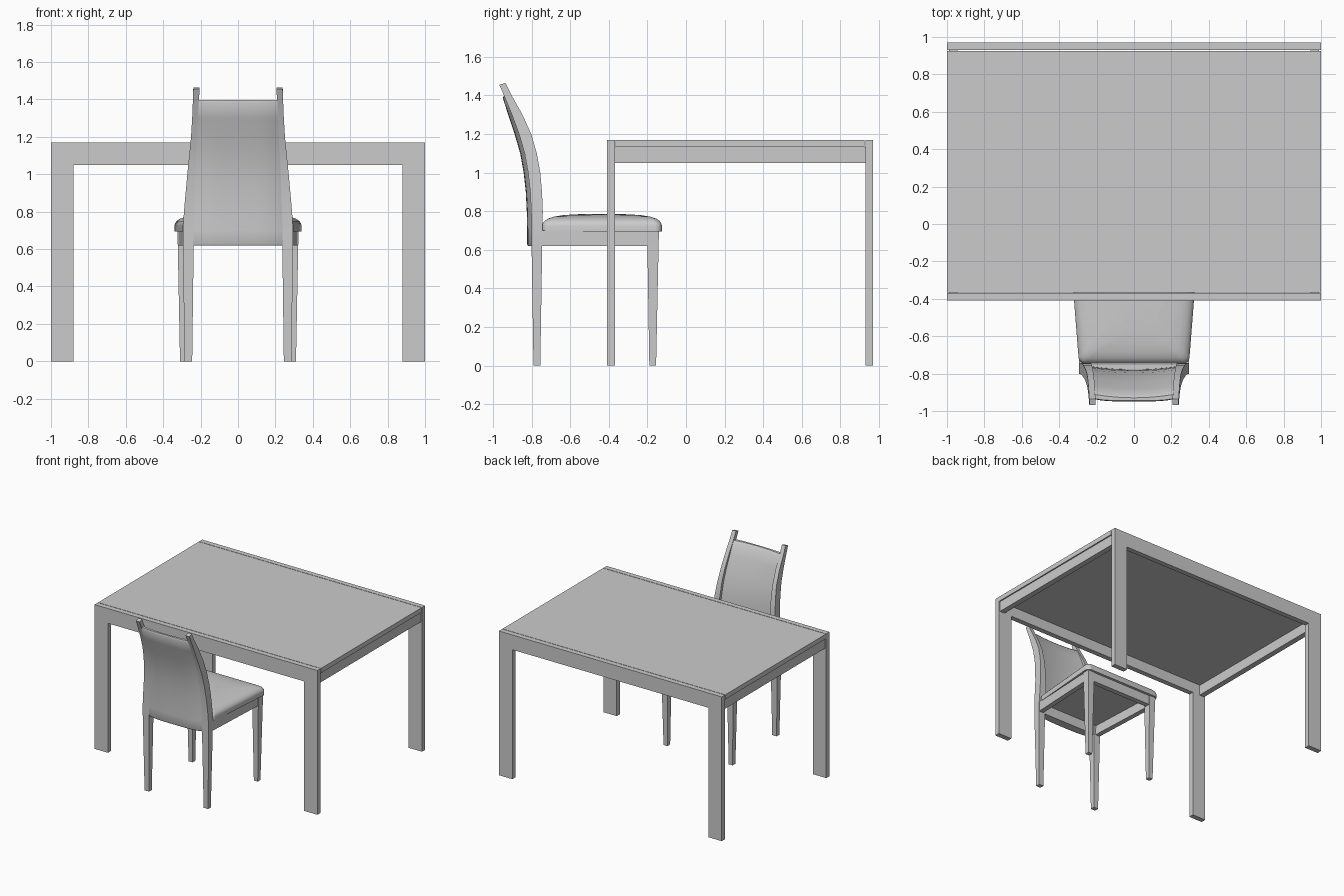
import bpy, bmesh, math

if "Cube" in bpy.data.objects:
    bpy.data.objects.remove(bpy.data.objects["Cube"])


def loft(name, rings, mirror=False, smooth=False):
    """Skin a stack of equal-length point rings and cap both ends."""
    bm = bmesh.new()
    vr = [[bm.verts.new(p) for p in r] for r in rings]
    n = len(vr[0])
    for a, b in zip(vr, vr[1:]):
        for i in range(n):
            j = (i + 1) % n
            bm.faces.new((a[i], a[j], b[j], b[i]))
    bm.faces.new(vr[0][::-1])
    bm.faces.new(vr[-1])
    bmesh.ops.recalc_face_normals(bm, faces=bm.faces)
    me = bpy.data.meshes.new(name)
    bm.to_mesh(me)
    bm.free()
    ob = bpy.data.objects.new(name, me)
    bpy.context.collection.objects.link(ob)
    if smooth:
        bpy.ops.object.select_all(action='DESELECT')
        ob.select_set(True)
        bpy.context.view_layer.objects.active = ob
        bpy.ops.object.shade_smooth_by_angle(angle=math.radians(40))
    if mirror:
        ob.modifiers.new("Mirror", 'MIRROR')
    return ob


def rect(x0, x1, y0, y1, z):
    return [(x0, y0, z), (x1, y0, z), (x1, y1, z), (x0, y1, z)]


def box(name, x0, x1, y0, y1, z0, z1, mirror=False):
    return loft(name, [rect(x0, x1, y0, y1, z) for z in (z0, z1)], mirror)


# Table: two portal frames (legs and apron in one), side rails, top slab
portal = [(-1, 0), (-.88, 0), (-.88, 1.05), (.88, 1.05),
          (.88, 0), (1, 0), (1, 1.17), (-1, 1.17)]
for name, y0, y1 in (("table_front_frame", -.41, -.369), ("table_back_frame", .929, .97)):
    loft(name, [[(x, y, z) for x, z in portal] for y in (y0, y1)])
box("table_side_rail", .945, .99, -.369, .929, 1.05, 1.132, mirror=True)
box("table_top", -1, 1, -.365, .925, 1.132, 1.17)

# Chair back posts, running from floor to headrest: z, rear y, front y, inner x, outer x
post = [(0, -.79, -.755, .245, .285), (.62, -.80, -.745, .237, .295),
        (.70, -.80, -.743, .235, .295), (.80, -.802, -.742, .232, .289),
        (.90, -.807, -.746, .229, .280), (1.0, -.818, -.755, .225, .271),
        (1.1, -.836, -.773, .221, .261), (1.2, -.865, -.802, .216, .251),
        (1.3, -.902, -.847, .211, .245), (1.4, -.943, -.903, .208, .241),
        (1.465, -.967, -.935, .206, .239)]
rings = [rect(xi, xo, yr, yf, z) for z, yr, yf, xi, xo in post]
rings[-1] = [(x, y, z - .01 if y < -.95 else z) for x, y, z in rings[-1]]
loft("chair_back_post", rings, mirror=True, smooth=True)


def post_at(z):
    for a, b in zip(post, post[1:]):
        if z <= b[0]:
            t = (z - a[0]) / (b[0] - a[0])
            return [p + t * (q - p) for p, q in zip(a, b)]


# Padded backrest panel, bowed towards the rear
us = [-1 + i / 6 for i in range(13)]
rings = []
for z, pad in ((.62, .005), (.63, 0), (.7, 0), (.8, 0), (.9, 0), (1.0, 0), (1.1, 0),
               (1.2, 0), (1.3, 0), (1.385, 0), (1.398, .009)):
    _, yr, _, xi, _ = post_at(z)
    bow = .023 if z < 1.25 else .023 - .012 * (z - 1.25) / .15
    xi += .003
    rear = [(u * xi, yr - bow * (1 - u ** 4) + pad, z) for u in us]
    front = [(u * xi, yr + .04 - .018 * (1 - u * u) - pad, z) for u in reversed(us)]
    rings.append(rear + front)
loft("chair_backrest", rings, smooth=True)

# Tapered front legs
loft("chair_front_leg", [rect(.275, .31, -.19, -.155, 0), rect(.268, .322, -.20, -.142, .62),
                         rect(.266, .325, -.20, -.14, .70)], mirror=True)

# Seat rails
loft("chair_side_rail", [[(.252, -.77, z), (.292, -.77, z), (.32, -.17, z), (.28, -.17, z)]
                         for z in (.62, .70)], mirror=True)
box("chair_front_rail", -.275, .275, -.185, -.145, .62, .70)
box("chair_rear_rail", -.245, .245, -.79, -.75, .62, .70)


# Cushion: rounded trapezoid rings, shrinking towards the crown
def seat_ring(inset, z):
    r = max(.035, inset * .6)
    pts = []
    for sx, sy, a0 in ((1, 1, 0), (-1, 1, 90), (-1, -1, 180), (1, -1, 270)):
        hw = (.34 if sy > 0 else .297) - inset
        cx, cy = sx * (hw - r), -.435 + sy * (.31 - inset - r)
        for k in range(7):
            a = math.radians(a0 + 15 * k)
            pts.append((cx + r * math.cos(a), cy + r * math.sin(a), z))
    return pts


loft("chair_seat", [seat_ring(i, z) for i, z in (
    (0, .695), (0, .725), (.003, .737), (.012, .750), (.03, .762),
    (.06, .772), (.11, .780), (.17, .784), (.23, .786))], smooth=True)
